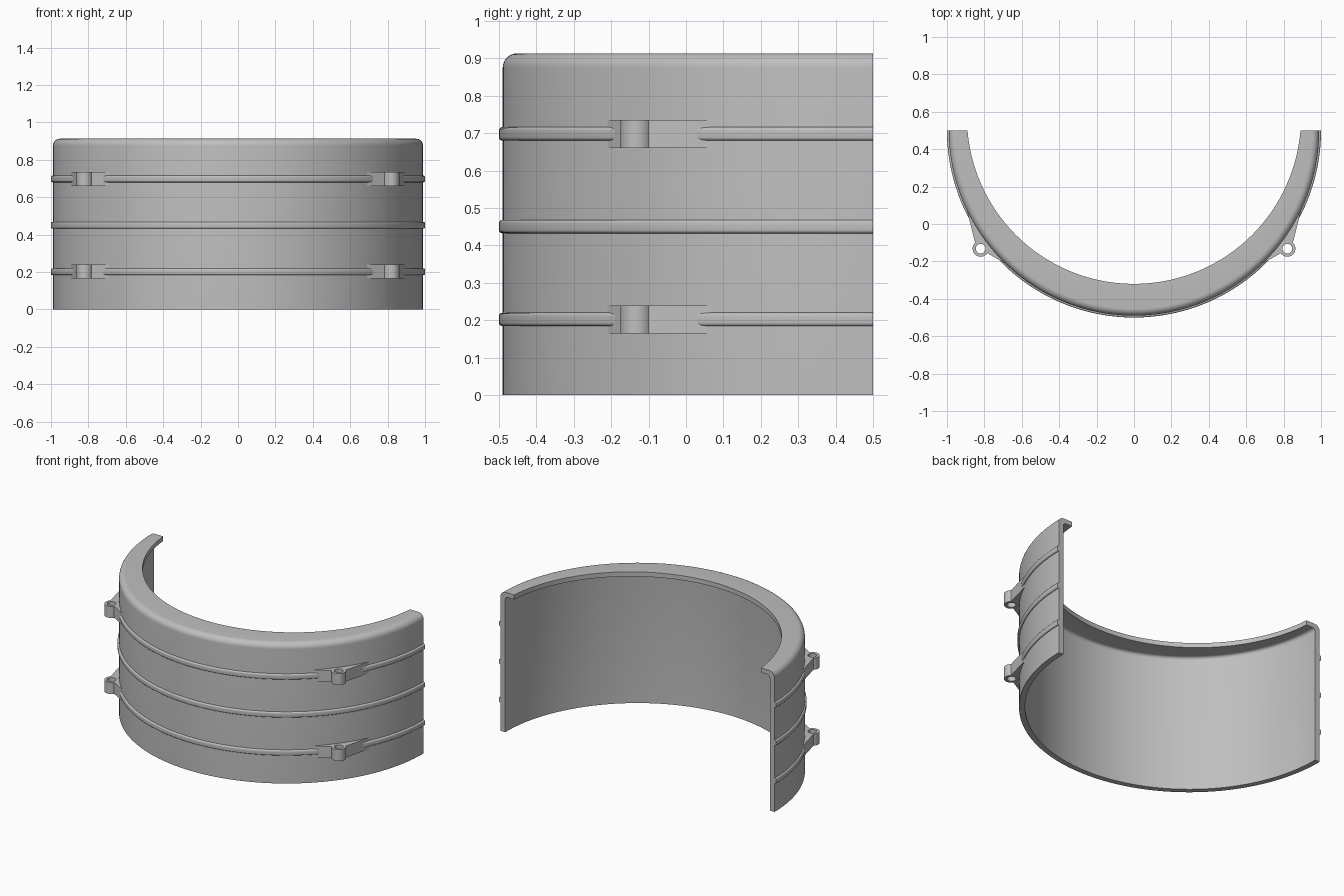
import bpy, bmesh
from math import pi, sin, cos, sqrt, radians

if "Cube" in bpy.data.objects:
    bpy.data.objects.remove(bpy.data.objects["Cube"])

grey = bpy.data.materials.new("mid grey")
grey.use_nodes = True
colour = (0.52, 0.52, 0.52, 1)
grey.diffuse_color = colour
grey.node_tree.nodes["Principled BSDF"].inputs["Base Color"].default_value = colour

CENTRE_Y = 0.5
OUTER, INNER, HEIGHT = 0.99, 0.955, 0.913
STEPS = 128


def add_object(name, mesh):
    obj = bpy.data.objects.new(name, mesh)
    bpy.context.collection.objects.link(obj)
    mesh.materials.clear()
    mesh.materials.append(grey)
    bpy.ops.object.select_all(action="DESELECT")
    obj.select_set(True)
    bpy.context.view_layer.objects.active = obj
    bpy.ops.object.shade_smooth_by_angle(angle=radians(35))
    return obj


def arc(cx, cy, r, start, end, n):
    """Points on an arc, angles in degrees."""
    angles = [radians(start + (end - start) * i / n) for i in range(n + 1)]
    return [(cx + r * cos(a), cy + r * sin(a)) for a in angles]


def half_sweep(name, profile_at):
    """Sweep a closed (radius, z) profile through the front half circle."""
    bm = bmesh.new()
    rings = []
    for i in range(STEPS + 1):
        a = pi + pi * i / STEPS
        rings.append([bm.verts.new((r * cos(a), CENTRE_Y + r * sin(a), z))
                      for r, z in profile_at(a)])
    for one, two in zip(rings, rings[1:]):
        for k in range(len(one)):
            j = (k + 1) % len(one)
            bm.faces.new((one[k], one[j], two[j], two[k]))
    bm.faces.new(rings[0])
    bm.faces.new(rings[-1])
    bmesh.ops.recalc_face_normals(bm, faces=bm.faces)
    mesh = bpy.data.meshes.new(name)
    bm.to_mesh(mesh)
    bm.free()
    return add_object(name, mesh)


# Half shell with a top lip whose round opening is set back
def shell_profile(a):
    shift, opening = 0.073, 0.893
    lip = shift * sin(a) + sqrt(opening ** 2 - (shift * cos(a)) ** 2)
    under, fillet, bend = HEIGHT - 0.03, 0.02, 0.038
    return ([(INNER, 0), (OUTER, 0)]
            + arc(OUTER - bend, HEIGHT - bend, bend, 0, 90, 8)
            + [(lip, HEIGHT), (lip, under)]
            + arc(INNER - fillet, under - fillet, fillet, 90, 0, 5))


half_sweep("shell", shell_profile)


# Three rounded ribs around the outside
def rib(name, z):
    half, bevel, top = 0.018, 0.009, 1.0
    profile = ([(0.975, z - half)]
               + arc(top - bevel, z - half + bevel, bevel, -90, 0, 4)
               + arc(top - bevel, z + half - bevel, bevel, 0, 90, 4)
               + [(0.975, z + half)])
    half_sweep(name, lambda a: profile)


for label, z in (("lower", 0.202), ("middle", 0.45), ("upper", 0.698)):
    rib(label + "_rib", z)


# Bolt lugs: a web widening into the wall, ending in a drilled barrel
def lug(name, side, z):
    cx, cy = 0.82, -0.132
    outline = [(0.895, 0.08), (0.69, -0.21)] + arc(cx, cy, 0.043, -146, 47, 24)
    hole = arc(cx, cy, 0.026, 0, 360, 24)[:-1]
    curve = bpy.data.curves.new(name + "_outline", "CURVE")
    curve.dimensions = "2D"
    curve.fill_mode = "BOTH"
    curve.extrude = 0.0375
    for points in (outline, hole):
        spline = curve.splines.new("POLY")
        spline.points.add(len(points) - 1)
        spline.use_cyclic_u = True
        for p, (x, y) in zip(spline.points, points):
            p.co = (side * x, y, 0, 1)
    helper = bpy.data.objects.new(name + "_outline", curve)
    bpy.context.collection.objects.link(helper)
    graph = bpy.context.evaluated_depsgraph_get()
    mesh = bpy.data.meshes.new_from_object(helper.evaluated_get(graph))
    bpy.data.objects.remove(helper)
    bm = bmesh.new()
    bm.from_mesh(mesh)
    bmesh.ops.remove_doubles(bm, verts=bm.verts, dist=0.0001)
    bmesh.ops.recalc_face_normals(bm, faces=bm.faces)
    bm.to_mesh(mesh)
    bm.free()
    add_object(name, mesh).location.z = z


for side, side_name in ((1, "left"), (-1, "right")):
    for label, z in (("lower", 0.202), ("upper", 0.698)):
        lug(f"{side_name}_{label}_lug", side, z)
